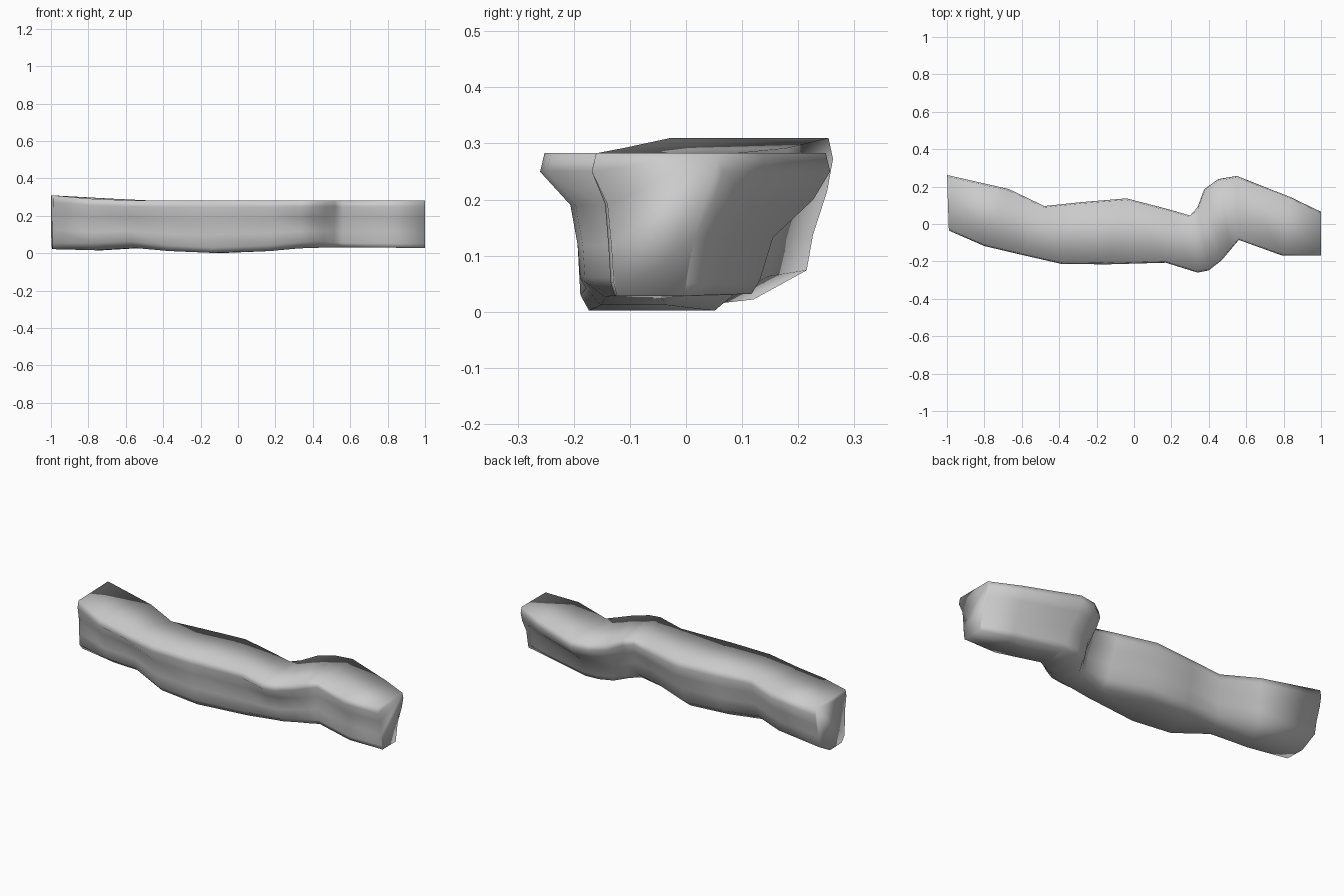
import bpy
import bmesh
import math
from mathutils import Vector

if "Cube" in bpy.data.objects:
    bpy.data.objects.remove(bpy.data.objects["Cube"], do_unlink=True)

stone = bpy.data.materials.new("light grey stone")
stone.use_nodes = True
colour = (0.6, 0.6, 0.6, 1)
stone.diffuse_color = colour
stone.node_tree.nodes["Principled BSDF"].inputs["Base Color"].default_value = colour

# Stations along the wall:
# front xy, back xy, front and back undercut, toe and heel bevel, top, bottom
stations = [
    ((-.99, -.035), (-1, .262), .015, .042, .03, .1, .31, .022),
    ((-.80, -.118), (-.67, .187), .04, .04, .06, .09, .292, .016),
    ((-.60, -.165), (-.48, .096), .06, .03, .06, .06, .283, .028),
    ((-.39, -.213), (-.28, .117), .03, .03, .03, .05, .283, .012),
    ((-.15, -.216), (-.04, .137), .025, .04, .02, .05, .283, .002),
    ((.17, -.207), (.18, .08), .025, .065, .03, .05, .283, .012),
    ((.34, -.26), (.30, .045), .068, .05, .05, .04, .283, .026),
    ((.40, -.248), (.34, .09), .065, .06, .05, .03, .283, .028),
    ((.47, -.193), (.375, .185), .05, .09, .04, .02, .283, .03),
    ((.52, -.133), (.45, .24), .03, .11, .02, .02, .283, .032),
    ((.56, -.085), (.55, .257), .015, .12, .01, .02, .283, .032),
    ((.79, -.168), (.84, .142), .03, .08, .01, .02, .283, .03),
    ((1, -.168), (1, .065), .035, .06, .01, .01, .283, .028),
]


def section(front, back, cut_f, cut_b, toe, heel, top, low):
    """Closed cross-section: wide near the top, tapering towards the base."""
    f, b = Vector(front), Vector(back)
    across = (b - f).normalized()
    h = top - low
    f_side = [(.008, 1), (0, .87), (cut_f * .8, .64), (cut_f, .35),
              (cut_f + .004, .08 + toe), (cut_f + toe, 0)]
    b_side = [(cut_b + heel, 0), (cut_b + .005, .08 + heel), (cut_b * .85, .4),
              (cut_b * .25, .67), (0, .87), (.008, 1)]
    ring = [(f + across * d, low + h * t) for d, t in f_side]
    ring += [(b - across * d, low + h * t) for d, t in b_side]
    return [Vector((p.x, p.y, z)) for p, z in ring]


# Loft the sections into one winding wall
bm = bmesh.new()
rings = [[bm.verts.new(p) for p in section(*s)] for s in stations]
n = len(rings[0])
for a, b in zip(rings, rings[1:]):
    for i in range(n):
        j = (i + 1) % n
        bm.faces.new((a[i], a[j], b[j], b[i]))

# Flat end caps
for ring in (rings[0], rings[-1]):
    bm.faces.new(ring)
bmesh.ops.recalc_face_normals(bm, faces=bm.faces)

mesh = bpy.data.meshes.new("winding_wall")
bm.to_mesh(mesh)
bm.free()
mesh.materials.append(stone)
wall = bpy.data.objects.new("winding_wall", mesh)
bpy.context.collection.objects.link(wall)

# Soft, weathered shading that rolls over the top edges
bpy.context.view_layer.objects.active = wall
wall.select_set(True)
bpy.ops.object.shade_smooth_by_angle(angle=math.radians(120))
